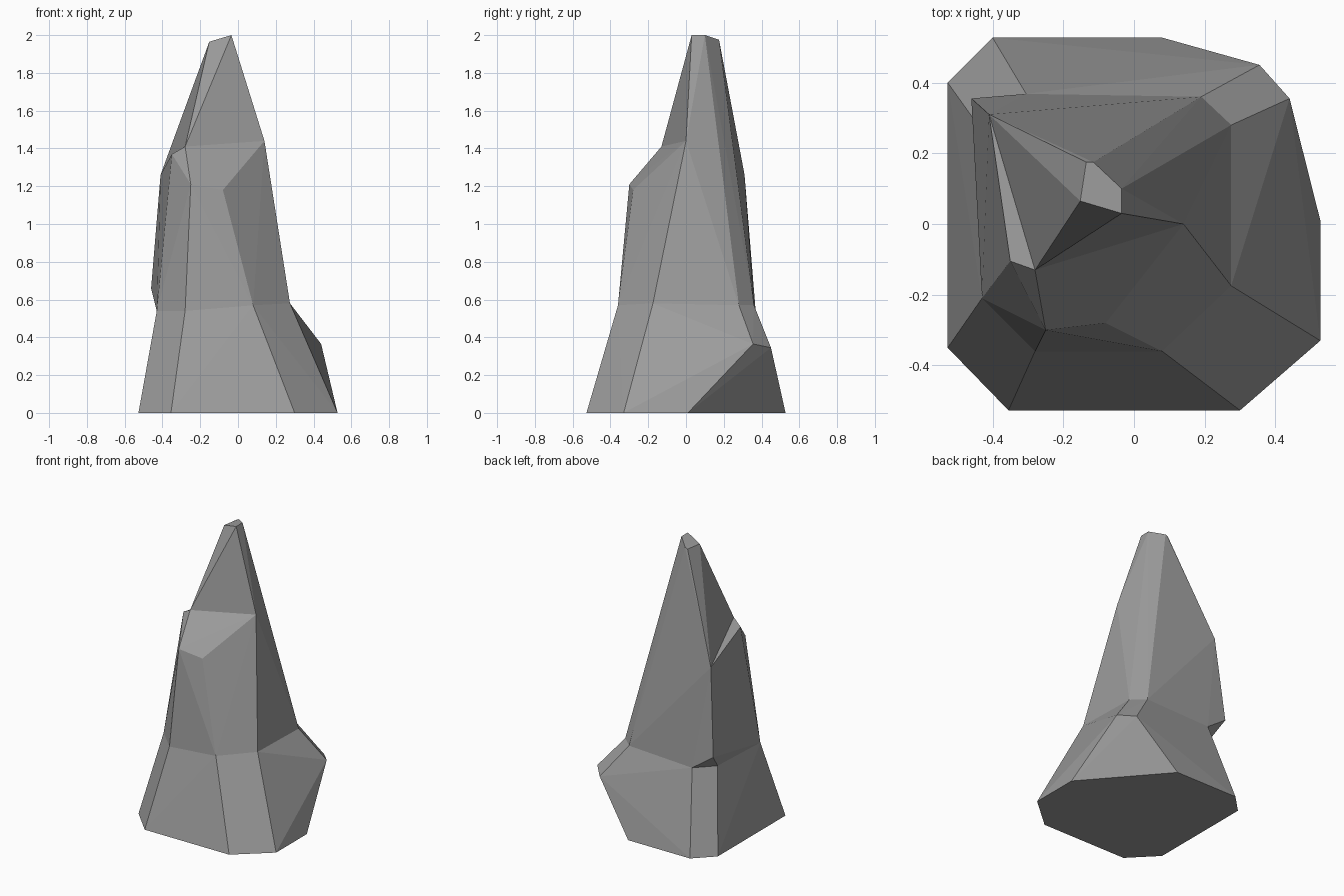
import bpy, bmesh

if "Cube" in bpy.data.objects:
    bpy.data.objects.remove(bpy.data.objects["Cube"])

# Single stone colour
stone = bpy.data.materials.new("grey_stone")
stone.diffuse_color = (0.33, 0.33, 0.33, 1)
stone.use_nodes = True
stone.node_tree.nodes["Principled BSDF"].inputs["Base Color"].default_value = stone.diffuse_color

# Footprint on the ground
foot = [(-.527, -.35, 0), (-.355, -.527, 0), (.30, -.527, 0), (.527, -.33, 0),
        (.527, .01, 0), (.08, .527, 0), (-.40, .527, 0), (-.527, .40, 0)]
# Shoulder sticking out at the back right
shoulder = [(.44, .355, .365), (.355, .45, .345)]
# Waist where the flared base meets the column
waist_front = [(-.42, .25, .55), (-.43, -.21, .54), (-.28, -.36, .54),
               (.08, -.36, .57), (.275, -.175, .58), (-.305, .368, .55)]
waist_back = [(.275, .28, .57), (.19, .36, .57)]
waist = waist_front + waist_back
# Front ledge, overhanging back left corner, and foot of the spire
ledge = [(-.46, .355, .66), (-.25, -.30, 1.21), (-.08, -.28, 1.18), (-.35, -.105, 1.37)]
spire_foot = [(-.28, -.13, 1.41), (.14, 0, 1.44), (-.41, .31, 1.26)]
# Sliced tip
tip = [(-.135, .175, 1.965), (-.115, .175, 1.975), (-.035, .10, 2.0),
       (-.035, .03, 2.0), (-.152, .065, 1.965)]


def hull_faces(points):
    """Triangles of the convex hull, as tuples of points."""
    bm = bmesh.new()
    point_of = {bm.verts.new(p): p for p in points}
    bmesh.ops.convex_hull(bm, input=bm.verts[:], use_existing_faces=False)
    faces = [tuple(point_of[v] for v in f.verts) for f in bm.faces]
    bm.free()
    return faces


# Three stacked convex blocks; faces hidden in the joints are dropped
base = foot + shoulder + waist
column = waist + ledge + spire_foot
spire = waist_back + spire_foot + tip
joint_low = set(waist)
joint_high = set(waist_back + spire_foot)

bm = bmesh.new()
verts = {p: bm.verts.new(p) for p in dict.fromkeys(base + column + spire)}
for block in (base, column, spire):
    for face in hull_faces(block):
        hidden = set(face) <= joint_low or set(face) <= joint_high
        corners = [verts[p] for p in face]
        if not hidden and not bm.faces.get(corners):
            bm.faces.new(corners)
bmesh.ops.recalc_face_normals(bm, faces=bm.faces[:])
bmesh.ops.dissolve_limit(bm, angle_limit=0.02, verts=bm.verts[:], edges=bm.edges[:])

mesh = bpy.data.meshes.new("rock_spire")
bm.to_mesh(mesh)
bm.free()
mesh.materials.append(stone)
rock = bpy.data.objects.new("rock_spire", mesh)
bpy.context.collection.objects.link(rock)
